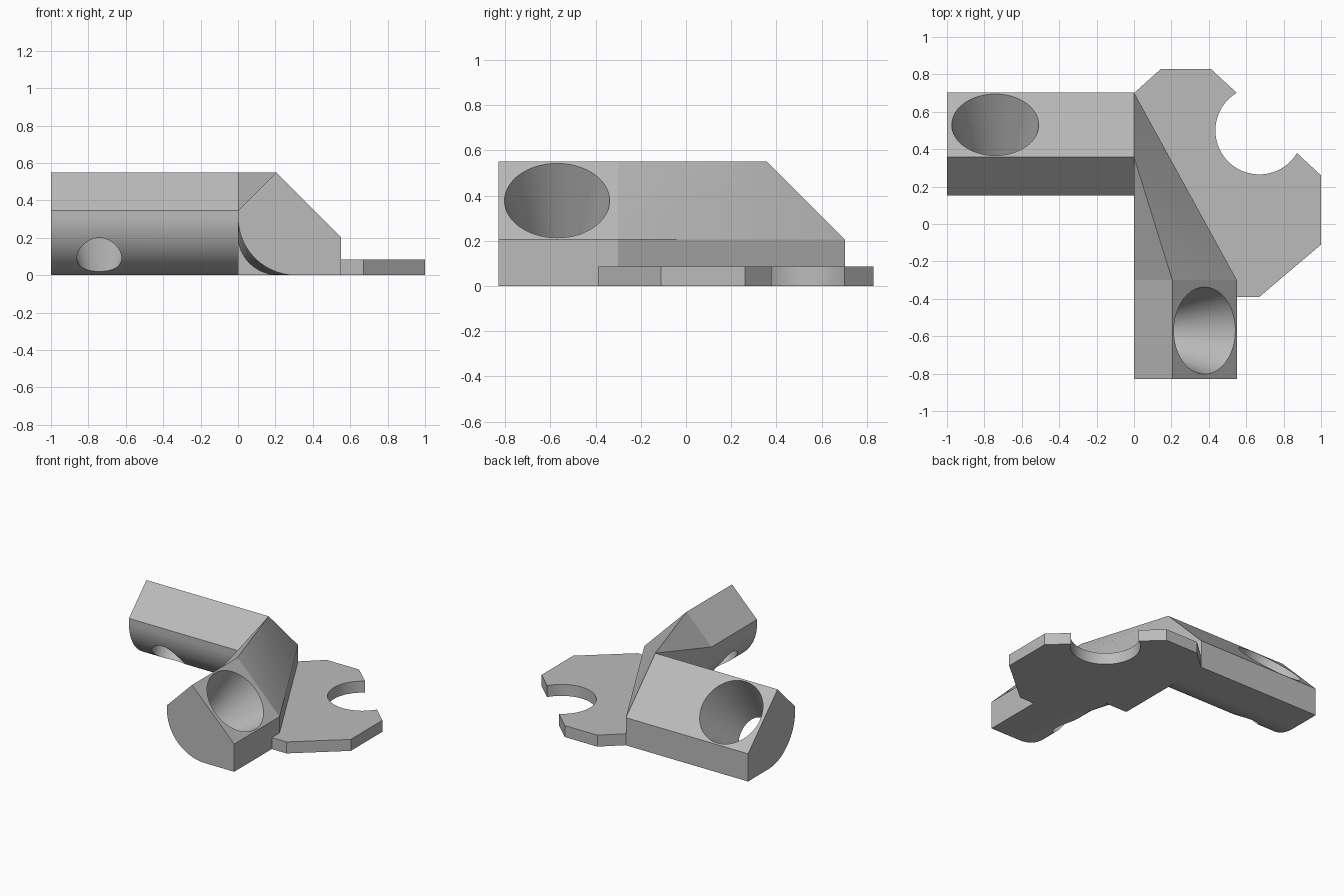
import bpy, bmesh
from math import radians, sin, cos
from mathutils import Vector

if "Cube" in bpy.data.objects:
    bpy.data.objects.remove(bpy.data.objects["Cube"], do_unlink=True)

grey = bpy.data.materials.new("plain_grey")
grey.use_nodes = True
grey.diffuse_color = (0.5, 0.5, 0.5, 1)
grey.node_tree.nodes["Principled BSDF"].inputs["Base Color"].default_value = (0.5, 0.5, 0.5, 1)

W, R = 0.55, 0.31          # section size and underside radius
Y_A = 0.153                # inner side of the sideways arm
BEND = -0.30               # where the forward arm starts to turn


def arc(cx, cy, r, start, end, steps):
    angles = [radians(start + (end - start) * i / steps) for i in range(steps + 1)]
    return [(cx + r * cos(a), cy + r * sin(a)) for a in angles]


# Shared section: chamfered top, rounded inner underside
section = [(0, 0.345), (0.205, W), (W, 0.205), (W, 0)] + arc(R, R, R, 270, 180, 24)


def side_arm(x):
    return [Vector((x, Y_A + s, z)) for s, z in section]


def front_arm(y):
    return [Vector((s, y, z)) for s, z in section]


def finish(name, bm):
    bmesh.ops.recalc_face_normals(bm, faces=bm.faces)
    mesh = bpy.data.meshes.new(name)
    bm.to_mesh(mesh)
    bm.free()
    mesh.materials.append(grey)
    obj = bpy.data.objects.new(name, mesh)
    bpy.context.collection.objects.link(obj)
    return obj


def prism(name, first, last):
    bm = bmesh.new()
    a = [bm.verts.new(p) for p in first]
    b = [bm.verts.new(p) for p in last]
    bm.faces.new(a)
    bm.faces.new(b)
    for i in range(len(a)):
        j = (i + 1) % len(a)
        bm.faces.new((a[i], a[j], b[j], b[i]))
    return finish(name, bm)


def slab(name, outline, height):
    return prism(name, [(x, y, 0) for x, y in outline], [(x, y, height) for x, y in outline])


def select(obj):
    bpy.ops.object.select_all(action="DESELECT")
    obj.select_set(True)
    bpy.context.view_layer.objects.active = obj


def smooth(obj):
    select(obj)
    bpy.ops.object.shade_smooth_by_angle(angle=radians(25))


def drill(obj, mouth, inward):
    """Cut a tapered hole: mouth on the sloped face, narrow at the underside."""
    depth, wide, narrow, extra = 0.41, 0.2325, 0.118, 0.1
    slope = (wide - narrow) / depth
    length = depth + 2 * extra
    bm = bmesh.new()
    bmesh.ops.create_cone(bm, cap_ends=True, segments=64, depth=length,
                          radius1=wide + slope * extra, radius2=narrow - slope * extra)
    cutter = finish("hole_cutter", bm)
    cutter.rotation_euler = inward.to_track_quat("Z", "Y").to_euler()
    cutter.location = mouth + inward * depth / 2
    cutter.hide_render = True
    mod = obj.modifiers.new("hole", "BOOLEAN")
    mod.operation, mod.solver, mod.object = "DIFFERENCE", "EXACT", cutter
    select(obj)
    bpy.ops.object.modifier_apply(modifier=mod.name)
    bpy.data.objects.remove(cutter, do_unlink=True)


# Two arms, each with a tapered screw hole
side = prism("side_arm", side_arm(-1), side_arm(0))
drill(side, Vector((-0.742, Y_A + 0.3775, 0.3775)), Vector((0, -1, -1)).normalized())
smooth(side)

front = prism("front_arm", front_arm(-0.83), front_arm(BEND))
drill(front, Vector((0.3775, -0.57, 0.3775)), Vector((-1, 0, -1)).normalized())
smooth(front)

# Corner joining the two arm sections
bm = bmesh.new()
for p in side_arm(0) + front_arm(BEND):
    bm.verts.new(p)
hull = bmesh.ops.convex_hull(bm, input=bm.verts)
bmesh.ops.delete(bm, geom=[v for v in hull["geom_interior"] if isinstance(v, bmesh.types.BMVert)],
                 context="VERTS")
smooth(finish("corner", bm))

# Square filler under the inside of the corner
slab("corner_filler", [(0, -0.08), (0.3, -0.08), (0.3, 0), (0, 0.5)], 0.345)

# Flat mounting plate with an open round notch
notch = arc(0.67, 0.5, 0.235, 121, 329, 40)
plate = slab("mounting_plate",
             [(0, -0.08), (0, 0.70), (0.145, 0.83), (0.41, 0.83)] + notch
             + [(1, 0.26), (1, -0.11), (0.67, -0.39), (W - 0.01, -0.39), (0.3, -0.08)], 0.085)
smooth(plate)
